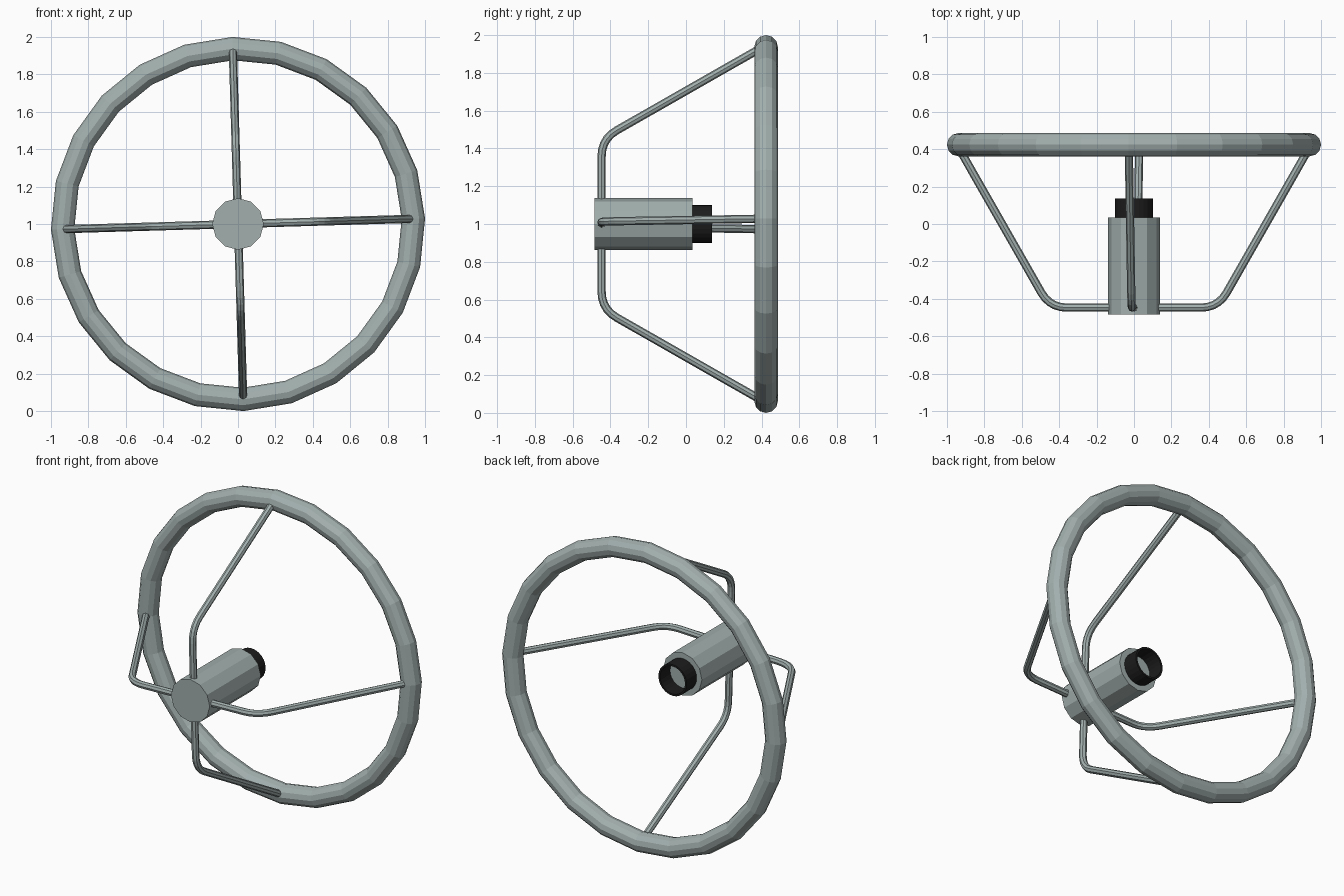
import bpy, math
from mathutils import Vector

if "Cube" in bpy.data.objects:
    bpy.data.objects.remove(bpy.data.objects["Cube"])

TWIST = math.radians(1.7)   # the whole wheel is turned slightly about its axle
AXLE_Z = 1.0


def material(name, rgb):
    m = bpy.data.materials.new(name)
    m.diffuse_color = (*rgb, 1)
    m.use_nodes = True
    m.node_tree.nodes["Principled BSDF"].inputs["Base Color"].default_value = m.diffuse_color
    return m


GREY = material("grey_green_metal", (0.36, 0.43, 0.42))
BLACK = material("black_rubber", (0.012, 0.012, 0.012))


def finish(name, mat):
    ob = bpy.context.object
    ob.name = name
    ob.data.materials.clear()
    ob.data.materials.append(mat)
    return ob


def cylinder(name, radius, y0, y1, sides, mat, caps="NGON"):
    bpy.ops.mesh.primitive_cylinder_add(
        vertices=sides, radius=radius, depth=y1 - y0, end_fill_type=caps,
        location=(0, (y0 + y1) / 2, AXLE_Z), rotation=(math.pi / 2, 0, 0))
    return finish(name, mat)


# Rim
bpy.ops.mesh.primitive_torus_add(
    major_segments=24, minor_segments=12, major_radius=0.938, minor_radius=0.0625,
    location=(0, 0.424, AXLE_Z), rotation=(math.pi / 2, -TWIST, 0))
rim = finish("wheel_rim", GREY)
# keep the turn purely about the axle
rim.rotation_euler = (math.pi / 2, 0, 0)
for v in rim.data.vertices:
    x, y = v.co.x, v.co.y
    v.co.x = x * math.cos(TWIST) - y * math.sin(TWIST)
    v.co.y = x * math.sin(TWIST) + y * math.cos(TWIST)

# Hub and open collar behind it
cylinder("hub", 0.138, -0.485, 0.035, 12, GREY)
collar = cylinder("hub_collar", 0.101, 0.03, 0.137, 24, BLACK, caps="NOTHING")
wall = collar.modifiers.new("wall", "SOLIDIFY")
wall.thickness = 0.012
wall.offset = -1

# Spoke centreline as (radius, y): straight, rounded bend, slant to the rim
corner, end = Vector((0.45, -0.447)), Vector((0.925, 0.385))
slant = (end - corner).normalized()
a, b = corner - Vector((0.093, 0)), corner + slant * 0.093
path = [Vector((0.08, -0.447))]
for i in range(6):
    t = i / 5
    path.append(a * (1 - t) ** 2 + corner * 2 * t * (1 - t) + b * t * t)
path.append(end)


def spoke(name, angle):
    cu = bpy.data.curves.new(name, "CURVE")
    cu.dimensions = "3D"
    cu.bevel_depth = 0.022
    cu.bevel_resolution = 2
    cu.use_fill_caps = True
    sp = cu.splines.new("POLY")
    sp.points.add(len(path) - 1)
    sp.use_smooth = False
    for p, (r, y) in zip(sp.points, path):
        p.co = (r * math.cos(angle), y, AXLE_Z + r * math.sin(angle), 1)
    ob = bpy.data.objects.new(name, cu)
    bpy.context.collection.objects.link(ob)
    bpy.ops.object.select_all(action="DESELECT")
    ob.select_set(True)
    bpy.context.view_layer.objects.active = ob
    bpy.ops.object.convert(target="MESH")
    finish(name, GREY)


for i, side in enumerate(("right", "top", "left", "bottom")):
    spoke(side + "_spoke", TWIST + i * math.pi / 2)
